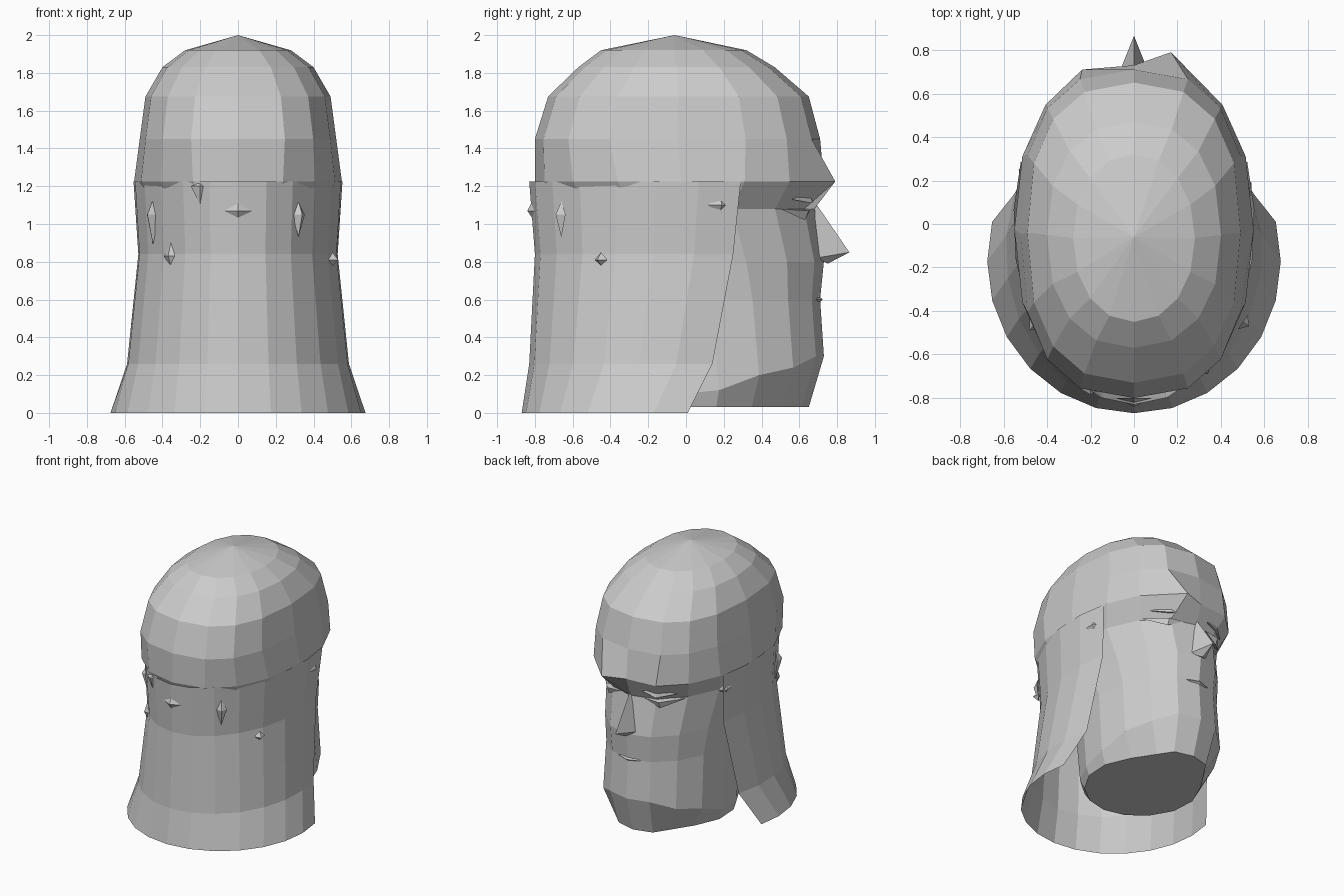
import bpy, bmesh
from math import sin, cos, pi, acos, copysign
from mathutils import Vector

cube = bpy.data.objects.get("Cube")
if cube:
    bpy.data.objects.remove(cube)

grey = bpy.data.materials.new("light grey")
grey.use_nodes = True
grey.diffuse_color = (0.6, 0.6, 0.6, 1)
grey.node_tree.nodes["Principled BSDF"].inputs["Base Color"].default_value = (0.6, 0.6, 0.6, 1)


def finish(name, bm, closed=True):
    if closed:
        bmesh.ops.recalc_face_normals(bm, faces=bm.faces)
    mesh = bpy.data.meshes.new(name)
    bm.to_mesh(mesh)
    bm.free()
    mesh.materials.append(grey)
    obj = bpy.data.objects.new(name, mesh)
    bpy.context.collection.objects.link(obj)
    return obj


def bridge(bm, low, high, loop):
    n = len(low)
    for i in range(n if loop else n - 1):
        j = (i + 1) % n
        bm.faces.new((low[i], low[j], high[j], high[i]))


def hull(name, points):
    bm = bmesh.new()
    for p in points:
        bm.verts.new(p)
    bmesh.ops.convex_hull(bm, input=bm.verts)
    return finish(name, bm)


def power(value, exponent):
    return copysign(abs(value) ** exponent, value)


# Head: chin to crown; height, half width, back y, front y, roundness
SIDES = 16
HEAD = [(0.03, 0.42, -0.33, 0.65, 1), (0.30, 0.44, -0.38, 0.73, 1),
        (0.60, 0.43, -0.45, 0.71, 1), (0.80, 0.45, -0.60, 0.73, 1),
        (1.08, 0.49, -0.74, 0.68, 1), (1.225, 0.55, -0.80, 0.75, 0.87),
        (1.45, 0.52, -0.80, 0.71, 0.77), (1.675, 0.49, -0.73, 0.65, 0.8),
        (1.83, 0.40, -0.57, 0.47, 0.87), (1.92, 0.28, -0.45, 0.32, 0.95)]
bm = bmesh.new()
rings = []
for z, w, back, front, e in HEAD:
    mid, half = (front + back) / 2, (front - back) / 2
    turns = [2 * pi * i / SIDES for i in range(SIDES)]
    rings.append([bm.verts.new((w * power(sin(t), e), mid + half * power(cos(t), e), z))
                  for t in turns])
# Brow ridge, heavier over one eye
brow = rings[5]
brow[0].co.y = 0.73
brow[1].co = (0.17, 0.79, 1.225)
brow[-1].co.y = 0.71
# Undercut beneath the jaw
for i, scale in ((1, 0.9), (2, 0.72), (3, 0.82), (4, 0.95)):
    rings[0][i].co.x *= scale
    rings[0][-i].co.x *= scale
# Jaw line falls away from the chin to the neck
for i, drop in ((2, 0.06), (3, 0.10), (4, 0.18), (5, 0.20), (6, 0.20), (7, 0.20)):
    rings[1][i].co.z -= drop
    rings[1][-i].co.z -= drop
rings[1][8].co.z -= 0.20
for low, high in zip(rings, rings[1:]):
    bridge(bm, low, high, True)
bm.faces.new(rings[0])
crown = bm.verts.new((0, -0.06, 2))
for i in range(SIDES):
    bm.faces.new((rings[-1][i], rings[-1][(i + 1) % SIDES], crown))
finish("head", bm)

# Hair curtain: height, half width, centre y, half depth, y of front edge
HAIR = [(0, 0.675, -0.17, 0.70, 0.01), (0.26, 0.59, -0.12, 0.71, 0.14),
        (0.84, 0.53, -0.03, 0.77, 0.25), (1.225, 0.555, 0.0, 0.83, 0.29)]
STEPS = 14
bm = bmesh.new()
rings = []
for z, w, mid, half, edge in HAIR:
    end = acos((mid - edge) / half)
    angles = [end * (2 * k / STEPS - 1) for k in range(STEPS + 1)]
    rings.append([bm.verts.new((w * sin(t), mid - half * cos(t), z)) for t in angles])
for low, high in zip(rings, rings[1:]):
    bridge(bm, low, high, False)
finish("hair_curtain", bm, closed=False)

# Nose
hull("nose", [(0, 0.68, 1.12), (-0.07, 0.69, 0.82), (0.07, 0.69, 0.82),
              (0, 0.75, 0.79), (0, 0.865, 0.85)])

# Eyes and lower lids
for side, label in ((1, "left"), (-1, "right")):
    def at(x, y, z):
        return (side * x, y, z)
    hull(label + "_eye", [at(0.10, 0.68, 1.14), at(0.32, 0.56, 1.13),
                          at(0.21, 0.65, 1.17), at(0.21, 0.67, 1.11),
                          at(0.20, 0.58, 1.13)])
    hull(label + "_lower_lid", [at(0.10, 0.66, 1.08), at(0.35, 0.50, 1.08),
                                at(0.22, 0.65, 1.07), at(0.22, 0.63, 1.02),
                                at(0.20, 0.55, 1.08)])

# Lips
for z, label in ((0.62, "upper_lip"), (0.58, "lower_lip")):
    hull(label, [(-0.10, 0.69, 0.60), (0.10, 0.69, 0.60), (0, 0.725, 0.60),
                 (0, 0.70, z), (0, 0.66, 0.60)])

# Hair tufts poking out: root, outward offset, half width, height above and below
TUFTS = [((0, -0.80, 1.07), (0, -0.04), 0.08, 0.08, 0.06),
         ((-0.20, -0.755, 1.2), (0, -0.03), 0.05, 0.02, 0.10),
         ((-0.45, -0.45, 1.05), (-0.03, -0.04), 0.04, 0.08, 0.16),
         ((0.32, -0.66, 1.05), (0.02, -0.03), 0.04, 0.07, 0.12),
         ((-0.35, -0.59, 0.83), (-0.02, -0.03), 0.05, 0.10, 0.07),
         ((0.50, -0.45, 0.81), (0.03, -0.02), 0.04, 0.04, 0.03),
         ((0.515, 0.18, 1.1), (0.025, 0.01), 0.07, 0.05, 0.04),
         ((-0.505, 0.24, 1.1), (-0.025, 0.01), 0.06, 0.05, 0.04)]
for n, (root, out, width, up, down) in enumerate(TUFTS):
    root, out = Vector(root), Vector((*out, 0))
    across = out.cross(Vector((0, 0, 1))).normalized() * width
    hull("hair_tuft_%d" % n, [root + across, root - across, root + out,
                              root + Vector((0, 0, up)), root - Vector((0, 0, down))])
